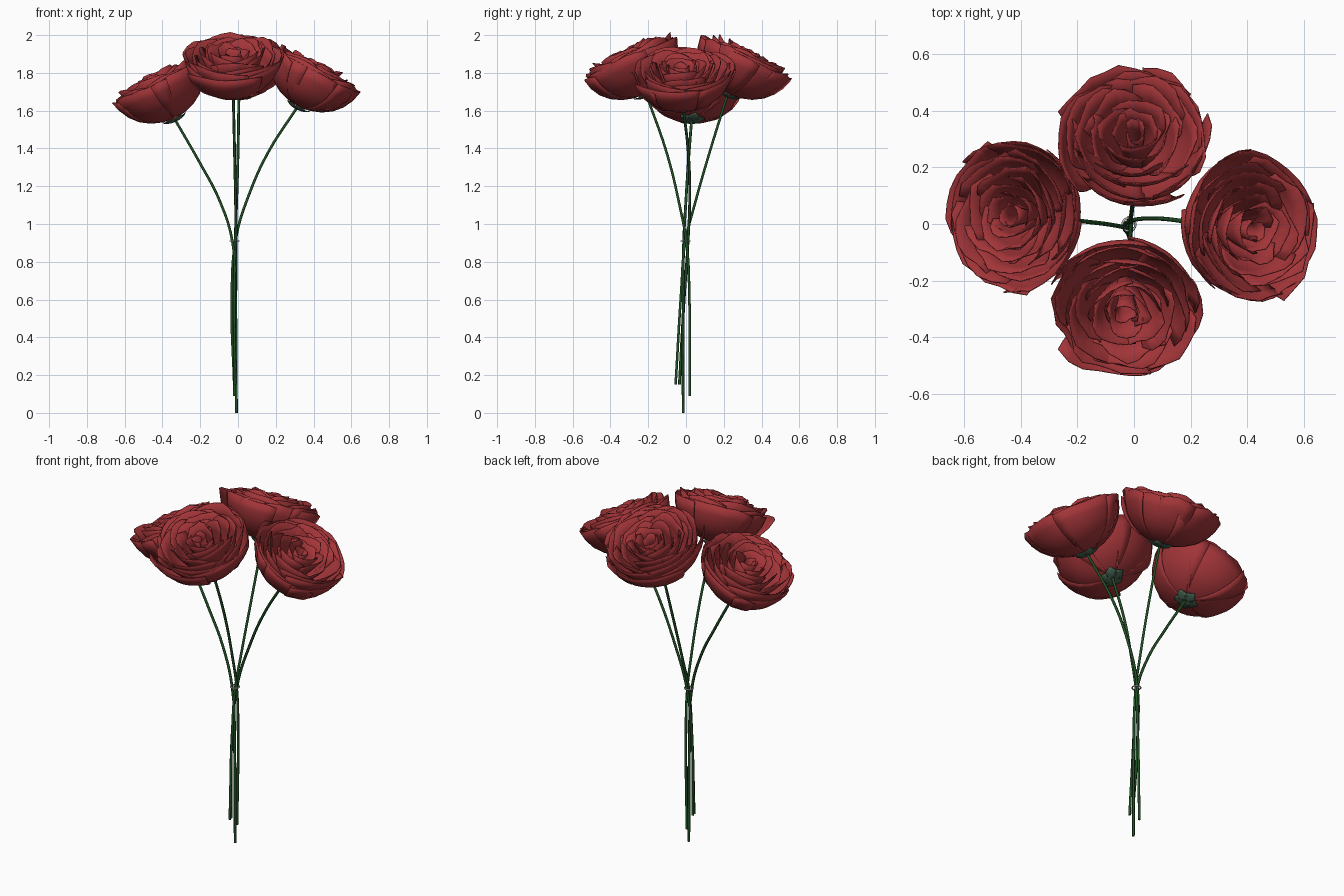
import bpy, bmesh, random
from math import sin, cos, pi, radians
from mathutils import Vector, Matrix

if "Cube" in bpy.data.objects:
    bpy.data.objects.remove(bpy.data.objects["Cube"])

random.seed(7)


def material(name, rgb):
    m = bpy.data.materials.new(name)
    m.diffuse_color = (*rgb, 1)
    m.use_nodes = True
    m.node_tree.nodes["Principled BSDF"].inputs["Base Color"].default_value = m.diffuse_color
    return m


RED = material("petal_red", (0.36, 0.035, 0.04))
GREEN = material("stem_green", (0.015, 0.08, 0.018))
SEPAL = material("sepal_green", (0.06, 0.12, 0.08))


def finish(name, bm, mat, frame, thick):
    me = bpy.data.meshes.new(name)
    bm.to_mesh(me)
    bm.free()
    me.materials.append(mat)
    ob = bpy.data.objects.new(name, me)
    bpy.context.collection.objects.link(ob)
    ob.matrix_world = frame
    for p in me.polygons:
        p.use_smooth = True
    mod = ob.modifiers.new("thickness", 'SOLIDIFY')
    mod.thickness = thick
    return ob


def sheet(bm, nu, nv, fn):
    """Grid of faces from fn(u in -1..1, v in 0..1)."""
    g = [[bm.verts.new(fn(2 * i / nu - 1, j / nv)) for i in range(nu + 1)]
         for j in range(nv + 1)]
    for j in range(nv):
        for i in range(nu):
            bm.faces.new((g[j][i], g[j][i + 1], g[j + 1][i + 1], g[j + 1][i]))


def petal(bm, angle, half, R, H, lean, drop):
    """One cupped petal: quarter-ellipse profile, one side tucked under the next."""
    phase, freq = random.uniform(0, 2 * pi), random.uniform(3, 5)
    jag = [random.uniform(-0.02, 0.02) for _ in range(9)]
    tilt = random.uniform(0.04, 0.09) * random.choice((1, 1, -1))

    def fn(u, v):
        wave = 0.025 * sin(freq * u + phase) + jag[round((u + 1) * 4)]
        top = 1 - drop * abs(u) ** 3 + wave
        a = v * pi / 2
        t = 1 - cos(a)
        r = R * ((1 - lean) * sin(a) + lean * t) * (1 + tilt * u * v)
        r += (0.03 * R * t + 0.3 * wave) * t ** 3
        th = angle + half * u * (0.85 + 0.15 * sin(a))
        r = max(r, 0.012)
        return (r * cos(th), r * sin(th), 0.004 + H * t * top)
    sheet(bm, 8, 6, fn)


# rim radius, height, petals, lean, edge drop for each whorl of the bloom
WHORLS = [(0.256, 0.215, 5, 0.0, 0.06), (0.236, 0.230, 5, 0.08, 0.10),
          (0.203, 0.243, 5, 0.2, 0.12), (0.163, 0.252, 5, 0.3, 0.14),
          (0.120, 0.257, 4, 0.35, 0.14), (0.078, 0.256, 3, 0.4, 0.12),
          (0.038, 0.248, 2, 0.3, 0.10)]


def bloom(name, base, axis, spin):
    rot = Vector((0, 0, 1)).rotation_difference(Vector(axis)).to_matrix().to_4x4()
    frame = Matrix.Translation(base) @ rot
    bm = bmesh.new()
    start = spin
    for R, H, n, lean, drop in WHORLS:
        for k in range(n):
            petal(bm, start + 2 * pi * k / n + random.uniform(-.12, .12),
                  pi / n * 1.3, R * random.uniform(0.96, 1.04),
                  H * random.uniform(0.96, 1.03), lean, drop)
        start += 0.9
    finish(name + "_petals", bm, RED, frame, 0.004)

    # five short sepals hugging the underside
    bm = bmesh.new()
    for k in range(5):
        th = spin + 2 * pi * k / 5

        def sepal(u, v):
            w = 0.8 * (1 - v ** 4) + 0.06
            r = 0.008 + 0.062 * v
            a = th + w * u
            return (r * cos(a), r * sin(a), -0.014 + 0.02 * v ** 2)
        sheet(bm, 4, 4, sepal)
    finish(name + "_sepals", bm, SEPAL, frame, 0.004)


def stem(name, pts, radius=0.0075):
    cu = bpy.data.curves.new(name, 'CURVE')
    cu.dimensions = '3D'
    cu.bevel_depth = radius
    cu.bevel_resolution = 1
    cu.resolution_u = 5
    cu.use_fill_caps = True
    sp = cu.splines.new('BEZIER')
    sp.bezier_points.add(len(pts) - 1)
    for b, p in zip(sp.bezier_points, pts):
        b.co = p
        b.handle_left_type = b.handle_right_type = 'AUTO'
    cu.materials.append(GREEN)
    ob = bpy.data.objects.new(name, cu)
    bpy.context.collection.objects.link(ob)


def lean_axis(dx, dy, deg):
    a = radians(deg)
    return (dx * sin(a), dy * sin(a), cos(a))


# flower name, bloom base, axis, spin, stem points below the base
FLOWERS = [
    ("left", (-0.335, 0.03, 1.555), lean_axis(-1, 0.02, 25), 0.3,
     [(-0.2, 0.012, 1.32), (-0.1, 0, 1.13), (-0.03, -0.012, 0.91),
      (-0.012, -0.015, 0.55), (-0.008, -0.015, 0)]),
    ("right", (0.315, -0.015, 1.62), lean_axis(1, -0.04, 28), 1.1,
     [(0.16, 0.012, 1.38), (0.06, 0.02, 1.16), (-0.01, 0.012, 0.93),
      (-0.033, -0.01, 0.6), (-0.02, -0.035, 0.15)]),
    ("front", (-0.025, -0.21, 1.685), lean_axis(-0.03, -1, 26), 2.0,
     [(-0.018, -0.1, 1.37), (-0.012, -0.03, 1.08), (-0.01, 0.003, 0.9),
      (-0.012, 0.018, 0.6), (-0.02, 0.02, 0.09)]),
    ("back", (0.005, 0.22, 1.685), lean_axis(0, 1, 26), 0.7,
     [(0.0, 0.125, 1.38), (-0.008, 0.045, 1.1), (-0.015, -0.005, 0.9),
      (-0.02, -0.025, 0.65), (-0.015, -0.055, 0.15)]),
]
for name, base, axis, spin, pts in FLOWERS:
    bloom(name + "_rose", base, axis, spin)
    stem(name + "_stem", [base] + pts)

# thin tie round the stems
bpy.ops.mesh.primitive_torus_add(location=(-0.018, -0.002, 0.91), major_radius=0.023,
                                 minor_radius=0.004, major_segments=20, minor_segments=6)
bpy.context.object.name = "tie"
bpy.ops.object.shade_smooth()
